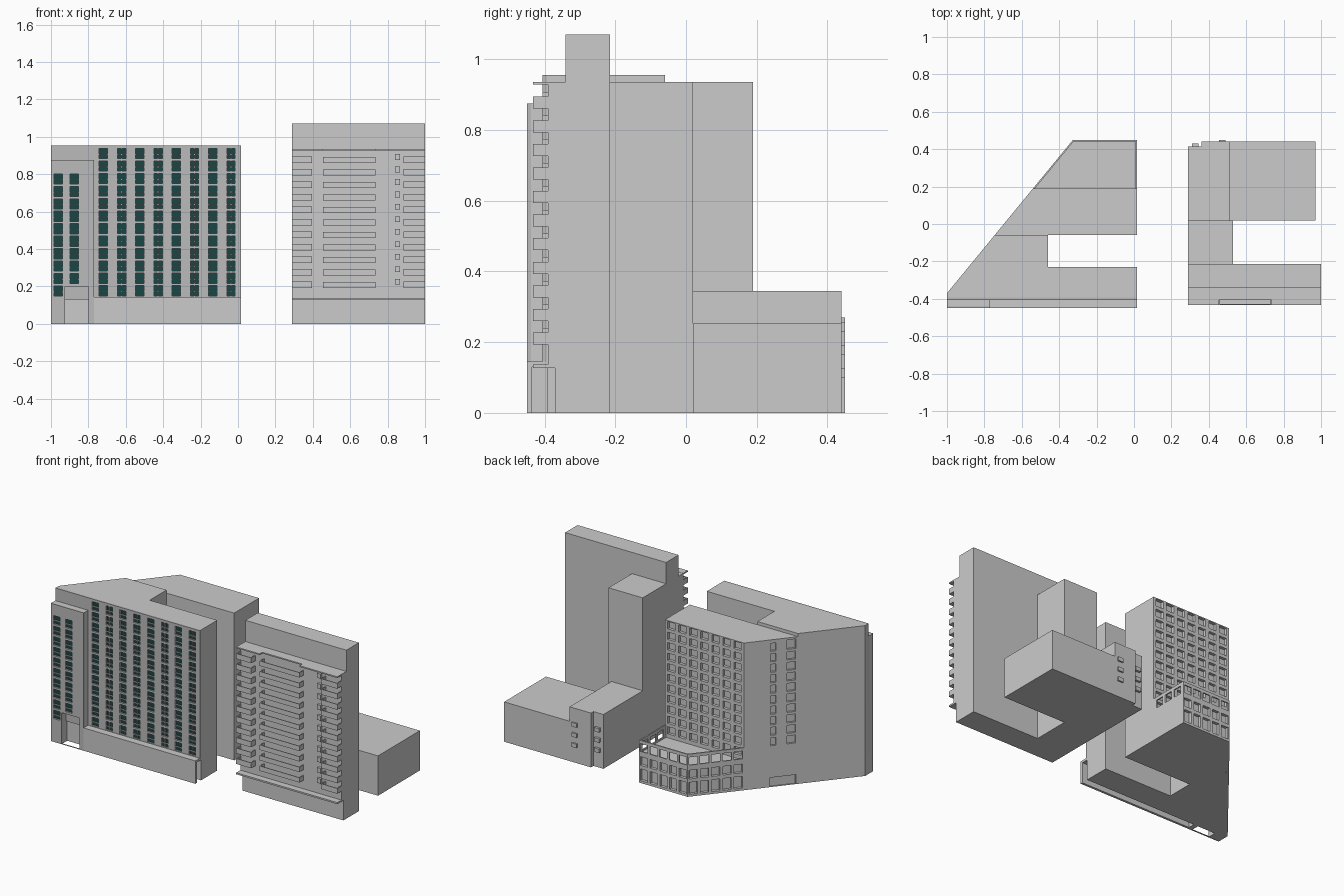
import bpy, bmesh
from mathutils import Vector

if "Cube" in bpy.data.objects:
    bpy.data.objects.remove(bpy.data.objects["Cube"])

FLOOR = 0.0667
glass = bpy.data.materials.new("dark_glass")
glass.diffuse_color = (0.01, 0.06, 0.06, 1)
glass.use_nodes = True
glass.node_tree.nodes["Principled BSDF"].inputs["Base Color"].default_value = glass.diffuse_color
wall_mat = bpy.data.materials.new("grey_wall")
wall_mat.diffuse_color = (0.5, 0.5, 0.5, 1)
wall_mat.use_nodes = True
wall_mat.node_tree.nodes["Principled BSDF"].inputs["Base Color"].default_value = wall_mat.diffuse_color


def finish(name, bm):
    me = bpy.data.meshes.new(name)
    bm.to_mesh(me)
    bm.free()
    ob = bpy.data.objects.new(name, me)
    bpy.context.collection.objects.link(ob)
    return ob


def add_prism(bm, pts, z0, z1):
    f = bm.faces.new([bm.verts.new((x, y, z0)) for x, y in pts])
    r = bmesh.ops.extrude_face_region(bm, geom=[f])
    for v in r["geom"]:
        if isinstance(v, bmesh.types.BMVert):
            v.co.z = z1


def add_box(bm, x0, x1, y0, y1, z0, z1):
    add_prism(bm, [(x0, y0), (x1, y0), (x1, y1), (x0, y1)], z0, z1)


def prism(name, pts, z0, z1):
    return boxes(name, [], [(pts, z0, z1)])


def boxes(name, items, prisms=()):
    bm = bmesh.new()
    for b in items:
        add_box(bm, *b)
    for p in prisms:
        add_prism(bm, *p)
    bmesh.ops.recalc_face_normals(bm, faces=bm.faces)
    return finish(name, bm)


def grid(us, w, zs, h):
    """Rectangular openings centred on us, starting at heights zs."""
    return [(u - w / 2, u + w / 2, z, z + h) for u in us for z in zs]


def facade(name, p0, p1, z0, z1, holes, d, dark=False, open_frame=False, through=()):
    """Wall panel from p0 to p1 (outside on the right) with recessed openings."""
    a, b = Vector((*p0, 0)), Vector((*p1, 0))
    u = (b - a).normalized()
    n = u.cross(Vector((0, 0, 1)))
    length = (b - a).length
    bm = bmesh.new()
    P = lambda s, z, k: bm.verts.new(a + u * s - n * k + Vector((0, 0, z)))

    def quad(pts, flip=False, mat=0):
        f = bm.faces.new([P(*p) for p in (pts[::-1] if flip else pts)])
        f.material_index = mat

    def rect(s0, s1, t0, t1, k):
        return [(s0, t0, k), (s1, t0, k), (s1, t1, k), (s0, t1, k)]

    def reveal(s0, s1, t0, t1, flip):
        quad([(s0, t0, 0), (s1, t0, 0), (s1, t0, d), (s0, t0, d)], flip)
        quad([(s0, t1, 0), (s1, t1, 0), (s1, t1, d), (s0, t1, d)], not flip)
        quad([(s0, t0, 0), (s0, t0, d), (s0, t1, d), (s0, t1, 0)], flip)
        quad([(s1, t0, 0), (s1, t0, d), (s1, t1, d), (s1, t1, 0)], not flip)

    cuts = list(holes) + list(through)
    S = sorted({round(s, 5) for c in cuts for s in c[:2]} | {0, round(length, 5)})
    T = sorted({round(t, 5) for c in cuts for t in c[2:]} | {z0, z1})
    for s0, s1 in zip(S, S[1:]):
        for t0, t1 in zip(T, T[1:]):
            s, t = (s0 + s1) / 2, (t0 + t1) / 2
            if any(c[0] < s < c[1] and c[2] < t < c[3] for c in cuts):
                continue
            quad(rect(s0, s1, t0, t1, 0))
            if open_frame:
                quad(rect(s0, s1, t0, t1, d), True)
    for c in cuts:
        reveal(*c, False)
    if not open_frame:
        for c in holes:
            quad(rect(*c, d * 0.9), mat=1 if dark else 0)
    reveal(0, length, z0, z1, True)
    ob = finish(name, bm)
    if dark:
        ob.data.materials.append(wall_mat)
        ob.data.materials.append(glass)
    return ob


# ---- left building: wedge plan with a courtyard slot ----
def xs(y, inset=0):
    """x of the slanted west side at a given y."""
    return -1 + (y + 0.37) * 0.46 / 0.56 + inset / 0.773


E = 0.015
prism("front_wing", [(-1, -0.393), (E, -0.393), (E, -0.23), (-0.46, -0.23),
                     (-0.46, -0.06), (xs(-0.06), -0.06), (-1, -0.37)], 0, 0.955)
prism("rear_wing", [(xs(-0.06, .015), -0.06), (E, -0.06), (E, 0.17),
                    (xs(0.17, .015), 0.17)], 0, 0.935)

# street front windows, every other column with a central mullion
front = []
for i in range(8):
    c = 1 - 0.72 + i * 0.0975
    rows = [0.15 + FLOOR * k for k in range(12)]
    for dz, h in ((0, 0.02), (0.024, 0.03)):
        zs = [z + dz for z in rows]
        if i % 2:
            front += grid([c - 0.0125, c + 0.0125], 0.02, zs, h)
        else:
            front += grid([c], 0.045, zs, h)
facade("street_facade", (-1, -0.405), (E, -0.405), 0.13, 0.955, front, 0.012, dark=True)

# projecting corner bay with entrance opening
bay = []
for c, first in ((0.04, 0), (0.125, 1)):
    for dz, h in ((0, 0.02), (0.024, 0.03)):
        bay += grid([c], 0.045, [0.148 + FLOOR * k + dz for k in range(first, 10)], h)
facade("bay_facade", (-1, -0.45), (-0.77, -0.45), 0, 0.875, bay, 0.012, dark=True,
       through=[(0.075, 0.2, 0, 0.2)])
boxes("bay_body", [(-1, -0.925, -0.438, -0.39, 0, 0.2), (-0.80, -0.77, -0.438, -0.39, 0, 0.2),
                   (-1, -0.77, -0.438, -0.39, 0.2, 0.875)])

# covered passage along the street
boxes("street_canopy", [(-0.77, E, -0.45, -0.39, 0.13, 0.145)])
boxes("passage_wall", [(-0.77, E, -0.45, -0.435, 0, 0.13)])

# slanted side: two window columns, a roof opening and a low gate
rows = [0.262 + FLOOR * k for k in range(10)]
facade("slanted_facade", (xs(0.19), 0.19), (xs(-0.06), -0.06), 0, 0.935,
       grid([0.175], 0.035, rows, 0.05) + grid([0.283], 0.052, rows[:-1], 0.05)
       + [(0.257, 0.31, rows[-1], 0.922), (0.155, 0.31, 0.0, 0.06)], 0.015)

# rear loggias
facade("rear_facade", (E, 0.19), (xs(0.19), 0.19), 0.18, 0.935,
       grid([0.045 + i * 0.0775 for i in range(7)], 0.052,
            [0.215 + FLOOR * k for k in range(11)], 0.046), 0.02)

# rear podium with terrace frame
prism("podium_body", [(xs(0.17, .02), 0.17), (E, 0.17), (E, 0.43), (xs(0.43, .02), 0.43)], 0, 0.19)
corner, west, east = (xs(0.45), 0.45), (xs(0.19), 0.19), (E, 0.45)
for label, p, q, n in (("rear", east, corner, 5), ("slanted", corner, west, 5)):
    step = (Vector(q) - Vector(p)).length / n
    us = [step * (i + 0.5) for i in range(n)]
    facade(label + "_podium_facade", p, q, 0, 0.19,
           grid(us, 0.05, [0.015], 0.075) + grid(us, 0.05, [0.112], 0.055), 0.02)
    facade(label + "_terrace_frame", p, q, 0.19, 0.27, grid(us, 0.053, [0.2], 0.05),
           0.008, open_frame=True)
facade("east_terrace_frame", (E, 0.19), east, 0.19, 0.27,
       grid([0.052, 0.13, 0.208], 0.056, [0.2], 0.05), 0.008, open_frame=True)
boxes("podium_end_strip", [(0.007, E, 0.425, 0.45, 0, 0.19)])

# ---- right building: balcony slab with rear blocks ----
boxes("slab_base", [(0.29, 1, -0.37, -0.215, 0, 0.13)])
boxes("slab_body", [(0.29, 1, -0.39, -0.215, 0.13, 0.935)])
boxes("roof_storey", [(0.29, 1, -0.34, -0.215, 0.935, 1.07)])
boxes("base_ledge", [(0.29, 1, -0.432, -0.365, 0.127, 0.137)])
boxes("roof_ledge", [(0.29, 0.455, -0.432, -0.385, 0.928, 0.936),
                     (0.455, 0.735, -0.405, -0.385, 0.928, 0.936),
                     (0.735, 1, -0.432, -0.385, 0.928, 0.936)])


# balconies as open trays: floor, front parapet and two ends
def tray(x0, x1, y0, z, h):
    t = 0.005
    return [(x0, x1, y0, -0.388, z, z + t), (x0, x1, y0, y0 + t, z + t, z + h),
            (x0, x0 + t, y0 + t, -0.388, z + t, z + h), (x1 - t, x1, y0 + t, -0.388, z + t, z + h)]


trays = []
for k in range(11):
    z = 0.193 + FLOOR * k
    trays += tray(0.29, 0.395, -0.432, z, 0.034)
    trays += tray(0.455, 0.735, -0.432, z, 0.031)
    trays += tray(0.885, 1.0, -0.432, z, 0.034)
boxes("balconies", trays)
boxes("small_window_boxes", [(0.84, 0.865, -0.405, -0.388, 0.21 + FLOOR * k, 0.24 + FLOOR * k)
                             for k in range(11)])

# rear stair tower and low blocks
boxes("link_tower", [(0.29, 0.53, -0.215, 0.02, 0, 0.935)])
prism("low_block_high", [(0.29, 0.02), (0.51, 0.02), (0.51, 0.44), (0.36, 0.44),
                         (0.36, 0.415), (0.29, 0.415)], 0, 0.345)
boxes("low_block_wide", [(0.51, 0.97, 0.02, 0.44, 0, 0.253)])
small = []
for z in (0.1, 0.165, 0.23):
    small += [(0.455, 0.49, 0.435, 0.45, z, z + 0.025), (0.31, 0.345, 0.41, 0.43, z, z + 0.025)]
boxes("rear_window_boxes", small)
